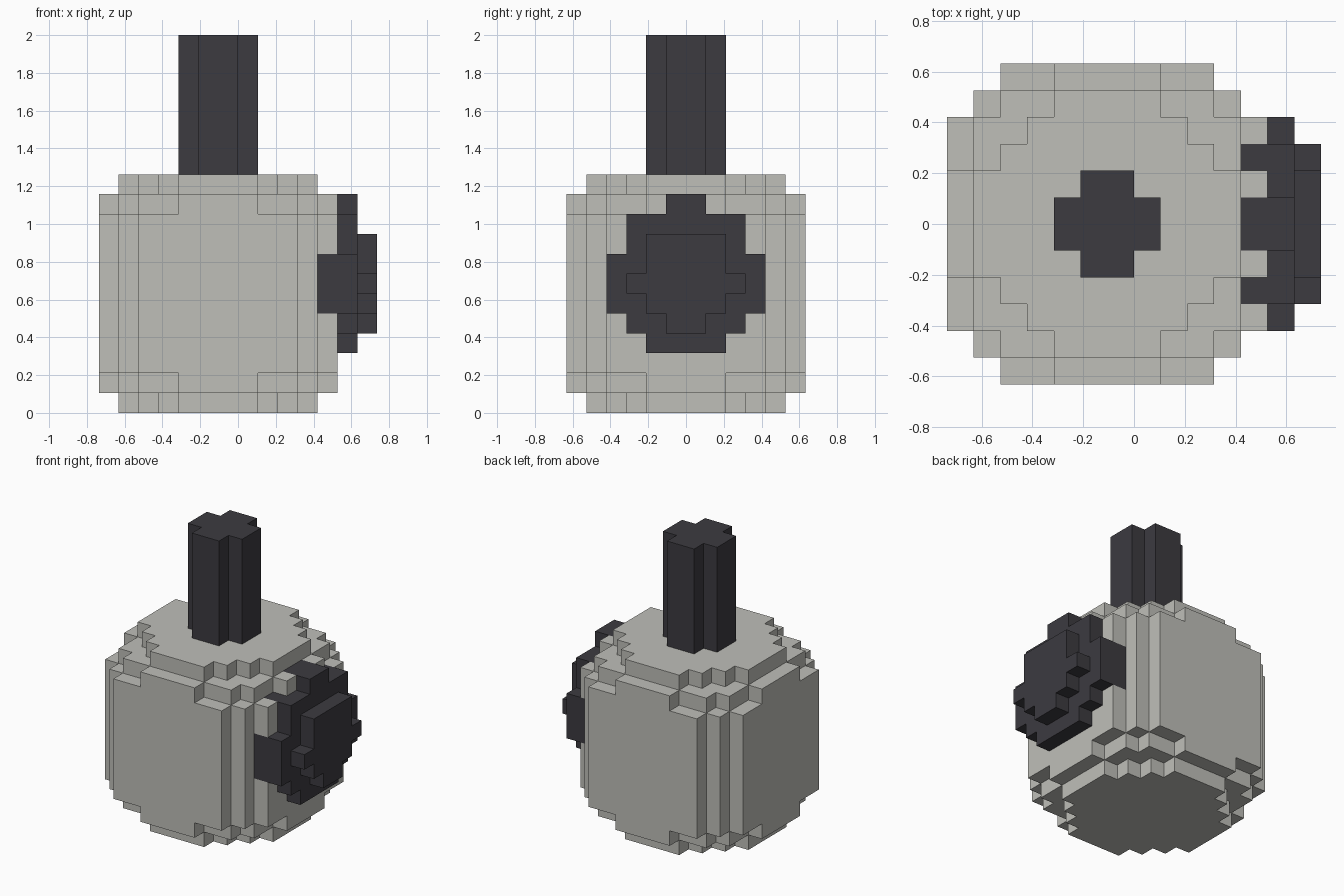
import bpy, bmesh

if "Cube" in bpy.data.objects:
    bpy.data.objects.remove(bpy.data.objects["Cube"])

U = 2 / 19                      # edge length of one block
OX, OY = -7 * U, -6 * U         # grid origin


def material(name, rgb):
    m = bpy.data.materials.new(name)
    m.diffuse_color = (*rgb, 1)
    m.use_nodes = True
    m.node_tree.nodes["Principled BSDF"].inputs["Base Color"].default_value = m.diffuse_color
    return m


light = material("warm grey", (0.52, 0.52, 0.485))
dark = material("charcoal", (0.045, 0.043, 0.051))


def disc(radius):
    """Block columns of a stepped circle around the body axis."""
    return [(i, j) for i in range(12) for j in range(12)
            if (i - 5.5) ** 2 + (j - 5.5) ** 2 < radius ** 2]


# body: drum with stepped top and bottom rims
body = set()
for k in range(12):
    edge = min(k, 11 - k)
    radius = (4.85, 5.9)[edge] if edge < 2 else 6.8
    body |= {(i, j, k) for i, j in disc(radius)}

# stem: plus-shaped post on top
stem = {(i, j, k) for i, j in disc(2) for k in range(12, 19)}


def plate(i, half_widths, base):
    """Upright plate on the right side, given half width per layer."""
    return {(i, j, base + n) for n, w in enumerate(half_widths)
            for j in range(6 - w, 6 + w)}


# knob: disc sunk one block into the drum, with a smaller cap
rim = (2, 3, 4, 4, 4, 3, 3, 1)
knob = plate(11, rim, 3) | plate(12, rim, 3) | plate(13, (1, 2, 3, 2, 2), 4)
body -= knob
solid = body | stem | knob


def build(name, cells, mat):
    """Mesh of the exposed block faces only."""
    bm = bmesh.new()
    verts = {}

    def vert(p):
        if p not in verts:
            verts[p] = bm.verts.new((OX + p[0] * U, OY + p[1] * U, p[2] * U))
        return verts[p]

    for c in sorted(cells):
        for axis in range(3):
            a, b = (axis + 1) % 3, (axis + 2) % 3
            for side in (0, 1):
                nb = list(c)
                nb[axis] += 2 * side - 1
                if tuple(nb) in solid:
                    continue
                quad = []
                for da, db in ((0, 0), (1, 0), (1, 1), (0, 1)):
                    p = list(c)
                    p[axis] += side
                    p[a] += da
                    p[b] += db
                    quad.append(vert(tuple(p)))
                bm.faces.new(quad if side else quad[::-1])
    mesh = bpy.data.meshes.new(name)
    bm.to_mesh(mesh)
    bm.free()
    mesh.materials.append(mat)
    bpy.context.collection.objects.link(bpy.data.objects.new(name, mesh))


build("body", body, light)
build("stem", stem, dark)
build("side_knob", knob, dark)
